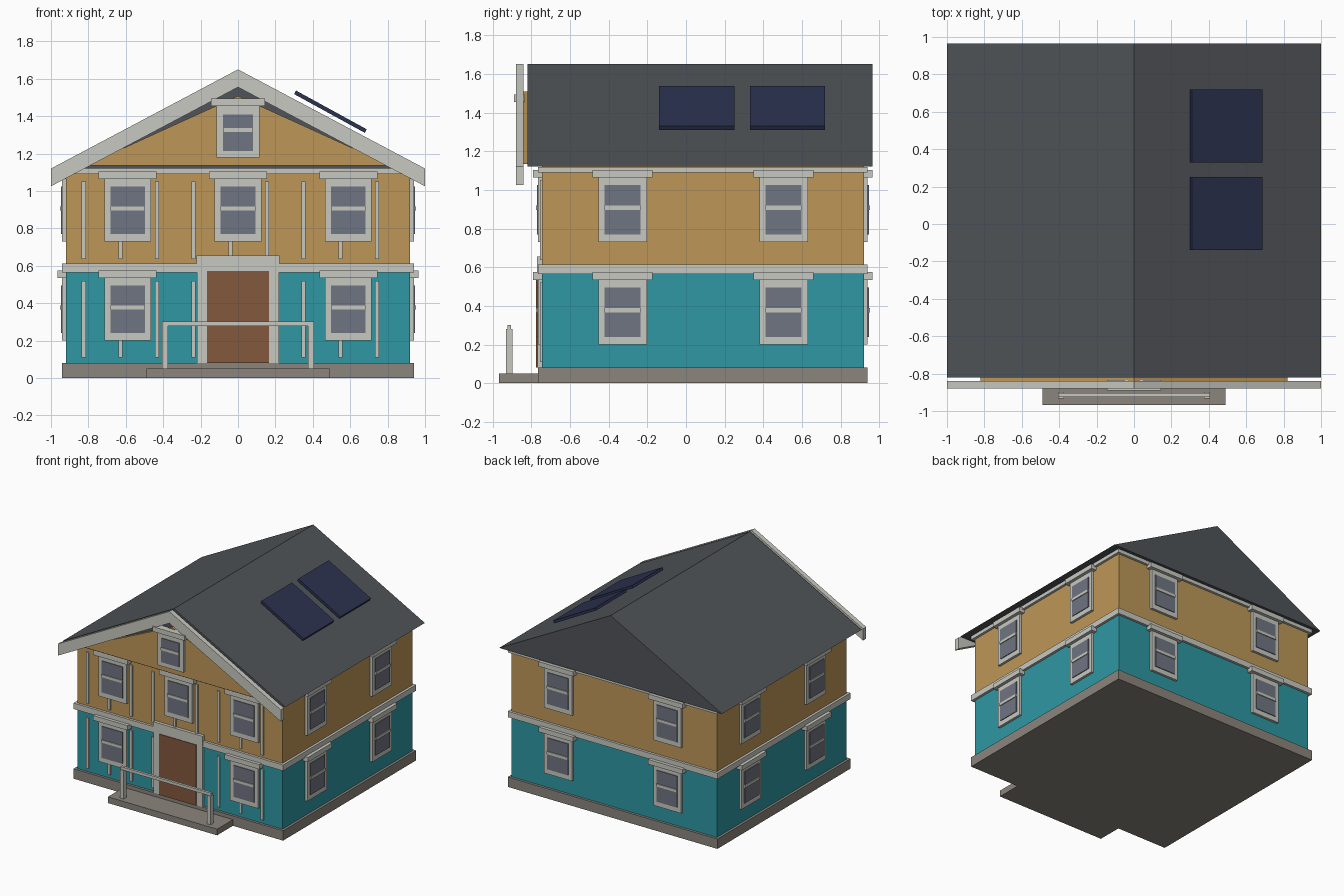
import bpy
import bmesh
import math
from mathutils import Matrix, Vector

if "Cube" in bpy.data.objects:
    bpy.data.objects.remove(bpy.data.objects["Cube"])


def material(name, r, g, b):
    m = bpy.data.materials.new(name)
    lin = [((c / 255 + 0.055) / 1.055) ** 2.4 for c in (r, g, b)]
    m.diffuse_color = (*lin, 1)
    m.use_nodes = True
    m.node_tree.nodes["Principled BSDF"].inputs["Base Color"].default_value = m.diffuse_color
    return m


TRIM = material("pale trim", 201, 201, 194)
OCHRE = material("ochre siding", 190, 151, 88)
TEAL = material("teal siding", 46, 151, 163)
STONE = material("grey stone", 139, 133, 124)
ROOF = material("slate roof", 80, 84, 88)
GLASS = material("window glass", 112, 117, 130)
DOOR = material("brown door", 131, 88, 61)
SOLAR = material("solar blue", 43, 50, 80)


def finish(name, bm, mat, matrix=Matrix()):
    bmesh.ops.recalc_face_normals(bm, faces=bm.faces)
    me = bpy.data.meshes.new(name)
    bm.to_mesh(me)
    bm.free()
    me.materials.append(mat)
    ob = bpy.data.objects.new(name, me)
    ob.matrix_world = matrix
    bpy.context.collection.objects.link(ob)
    return ob


def box(name, x, y, z, mat, matrix=Matrix()):
    """Box from (min, max) pairs."""
    bm = bmesh.new()
    size = [b - a for a, b in (x, y, z)]
    mid = Vector([(a + b) / 2 for a, b in (x, y, z)])
    bmesh.ops.create_cube(bm, size=1, matrix=Matrix.Translation(mid) @ Matrix.Diagonal((*size, 1)))
    return finish(name, bm, mat, matrix)


def prism(name, outline, y0, y1, mat):
    """Extrude an (x, z) outline along y."""
    bm = bmesh.new()
    face = bm.faces.new([bm.verts.new((x, y0, z)) for x, z in outline])
    ext = bmesh.ops.extrude_face_region(bm, geom=[face])["geom"]
    bmesh.ops.translate(bm, vec=(0, y1 - y0, 0),
                        verts=[v for v in ext if isinstance(v, bmesh.types.BMVert)])
    return finish(name, bm, mat)


def window(pos, angle, w=0.25, h=0.34, cap=0.31, gw=0.185, g0=0.04, g1=0.295, rail=0.177):
    """Trimmed window; pos is bottom centre on the wall, outward is local -y."""
    m = Matrix.Translation(pos) @ Matrix.Rotation(math.radians(angle), 4, 'Z')
    box("window_frame", (-w / 2, w / 2), (-0.02, 0.01), (0, h), TRIM, m)
    box("window_cap", (-cap / 2, cap / 2), (-0.046, 0.01), (h - 0.005, h + 0.034), TRIM, m)
    box("window_glass", (-gw / 2, gw / 2), (-0.026, 0.0), (g0, g1), GLASS, m)
    box("window_rail", (-gw / 2, gw / 2), (-0.032, 0.0), (rail - 0.011, rail + 0.011), TRIM, m)


# Foundation and two storeys
W, F, B = 0.92, -0.745, 0.92
box("foundation", (-0.94, 0.94), (-0.765, 0.94), (0, 0.08), STONE)
box("lower_storey", (-W, W), (F, B), (0.08, 0.59), TEAL)
box("upper_storey", (-W, W), (F, B), (0.59, 1.12), OCHRE)
box("middle_band", (-0.94, 0.94), (-0.765, 0.94), (0.565, 0.613), TRIM)
box("top_band", (-0.94, 0.94), (-0.765, 0.94), (1.09, 1.119), TRIM)

# Roof, gable panel and barge boards
prism("roof", [(-1, 1.12), (1, 1.12), (0, 1.65)], -0.82, 0.965, ROOF)
prism("gable_panel", [(-0.82, 1.135), (0.82, 1.135), (0, 1.508)], -0.845, -0.815, OCHRE)
prism("barge_boards", [(-1, 1.12), (0, 1.65), (1, 1.12), (1, 1.025), (0, 1.555), (-1, 1.025)],
      -0.88, -0.84, TRIM)

# Windows on all walls
for z in (0.2, 0.73):
    for s in (-1, 1):
        window((s * 0.59, F, z), 0)
        window((s * 0.49, B, z), 180)
        for y in (-0.328, 0.505):
            window((s * W, y, z), s * 90)
window((0, F, 0.73), 0)
window((0, -0.845, 1.18), 0, w=0.23, h=0.28, cap=0.29, gw=0.16, g0=0.035, g1=0.23, rail=0.146)

# Battens on the front wall
for i in range(9):
    x = -0.825 + i * 0.196
    box("upper_batten", (x - 0.011, x + 0.011), (F - 0.01, F + 0.01), (0.636, 1.05), TRIM)
    if not 3 < i < 6:
        box("lower_batten", (x - 0.011, x + 0.011), (F - 0.01, F + 0.01), (0.11, 0.52), TRIM)

# Front door with surround
box("door", (-0.165, 0.165), (-0.775, F), (0.08, 0.572), DOOR)
for s in (-1, 1):
    box("door_jamb", sorted((s * 0.165, s * 0.218)), (-0.768, F), (0.08, 0.6), TRIM)
box("door_header", (-0.222, 0.222), (-0.77, F), (0.572, 0.655), TRIM)

# Porch step and railing
box("porch_step", (-0.49, 0.49), (-0.967, -0.76), (0, 0.05), STONE)
for s in (-1, 1):
    box("railing_post", (s * 0.39 - 0.017, s * 0.39 + 0.017), (-0.932, -0.897), (0.05, 0.28), TRIM)
box("railing_bar", (-0.405, 0.405), (-0.924, -0.904), (0.278, 0.302), TRIM)

# Solar panels floating above the right slope
for y in (-0.14, 0.33):
    prism("solar_panel", [(0.31, 1.537), (0.688, 1.33), (0.678, 1.311), (0.30, 1.518)],
          y, y + 0.39, SOLAR)
